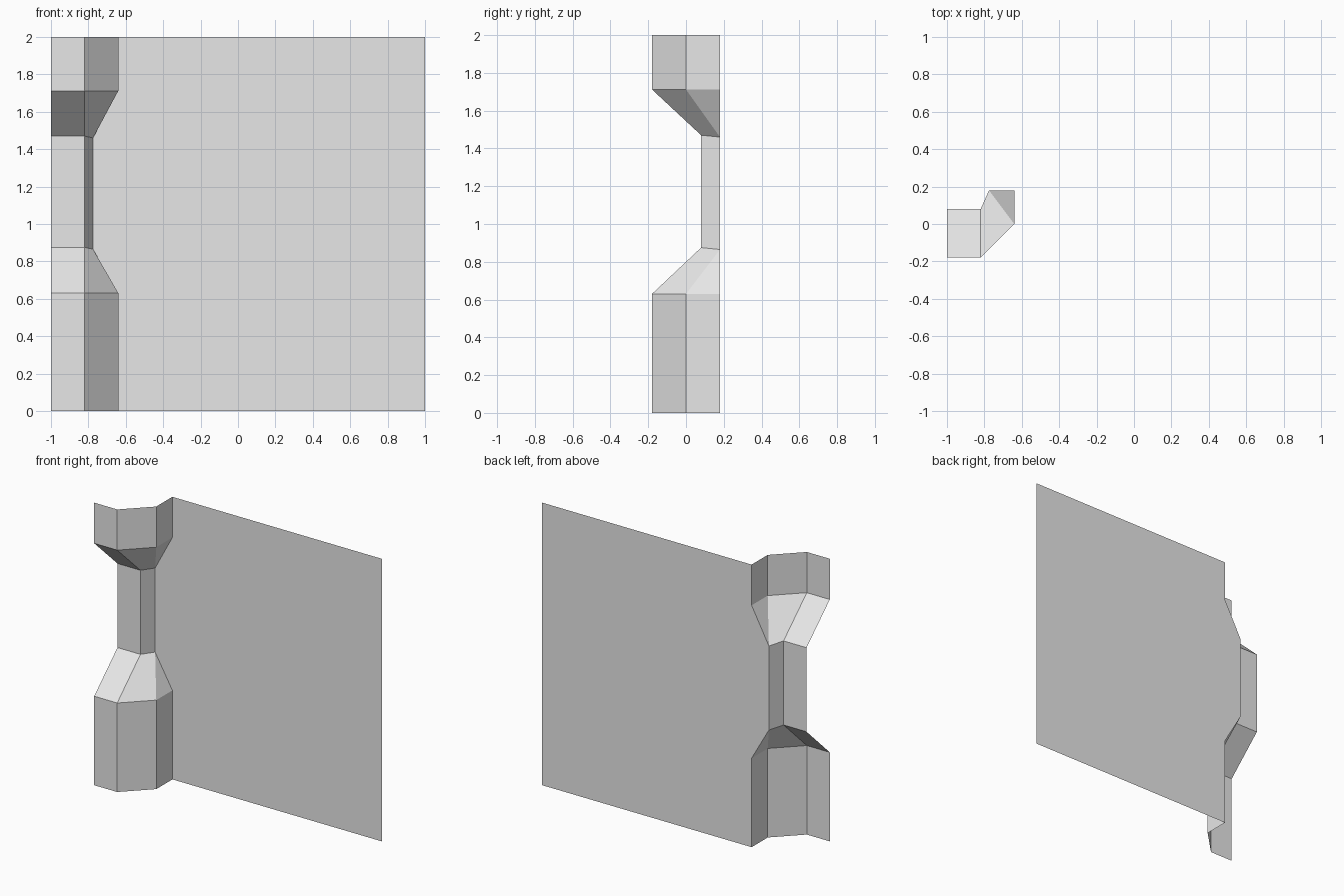
import bpy
import bmesh

cube = bpy.data.objects.get("Cube")
if cube:
    bpy.data.objects.remove(cube, do_unlink=True)

# One plain grey for the whole piece
GREY = (0.8, 0.8, 0.8, 1.0)
grey = bpy.data.materials.new("plain_grey")
grey.use_nodes = True
grey.diffuse_color = GREY
grey.node_tree.nodes["Principled BSDF"].inputs["Base Color"].default_value = GREY


def build(name, faces):
    """Make a flat-shaded sheet object from lists of corner points."""
    bm = bmesh.new()
    verts = {}
    for corners in faces:
        unique = list(dict.fromkeys(corners))  # collapsed quads become triangles
        if len(unique) < 3:
            continue
        for p in unique:
            if p not in verts:
                verts[p] = bm.verts.new(p)
        bm.faces.new([verts[p] for p in unique])
    mesh = bpy.data.meshes.new(name)
    bm.to_mesh(mesh)
    bm.free()
    mesh.materials.append(grey)
    obj = bpy.data.objects.new(name, mesh)
    bpy.context.scene.collection.objects.link(obj)
    return obj


# Pillar cross-sections, from the outer edge to the wall: (x, y, drop in z)
BACK = 0.18
wide = [(-1, -0.18, 0), (-0.82, -0.18, 0), (-0.64, 0, 0), (-0.64, BACK, 0)]
narrow = [(-1, 0.08, 0), (-0.82, 0.08, 0), (-0.775, BACK, 0.01), (-0.775, BACK, 0.01)]

# Base block, flare, slim shaft, flare, top block
levels = [(0, wide), (0.63, wide), (0.875, narrow),
          (1.47, narrow), (1.712, wide), (2, wide)]
rows = [[(x, y, z - drop) for x, y, drop in section] for z, section in levels]

pillar_faces = []
for low, high in zip(rows, rows[1:]):
    for i in range(len(low) - 1):
        pillar_faces.append([low[i], low[i + 1], high[i + 1], high[i]])
build("pillar", pillar_faces)

# Wall sheet following the pillar's inner edge
inner_edge = [row[-1] for row in reversed(rows)]
build("wall_panel", [inner_edge + [(1, BACK, 0), (1, BACK, 2)]])
